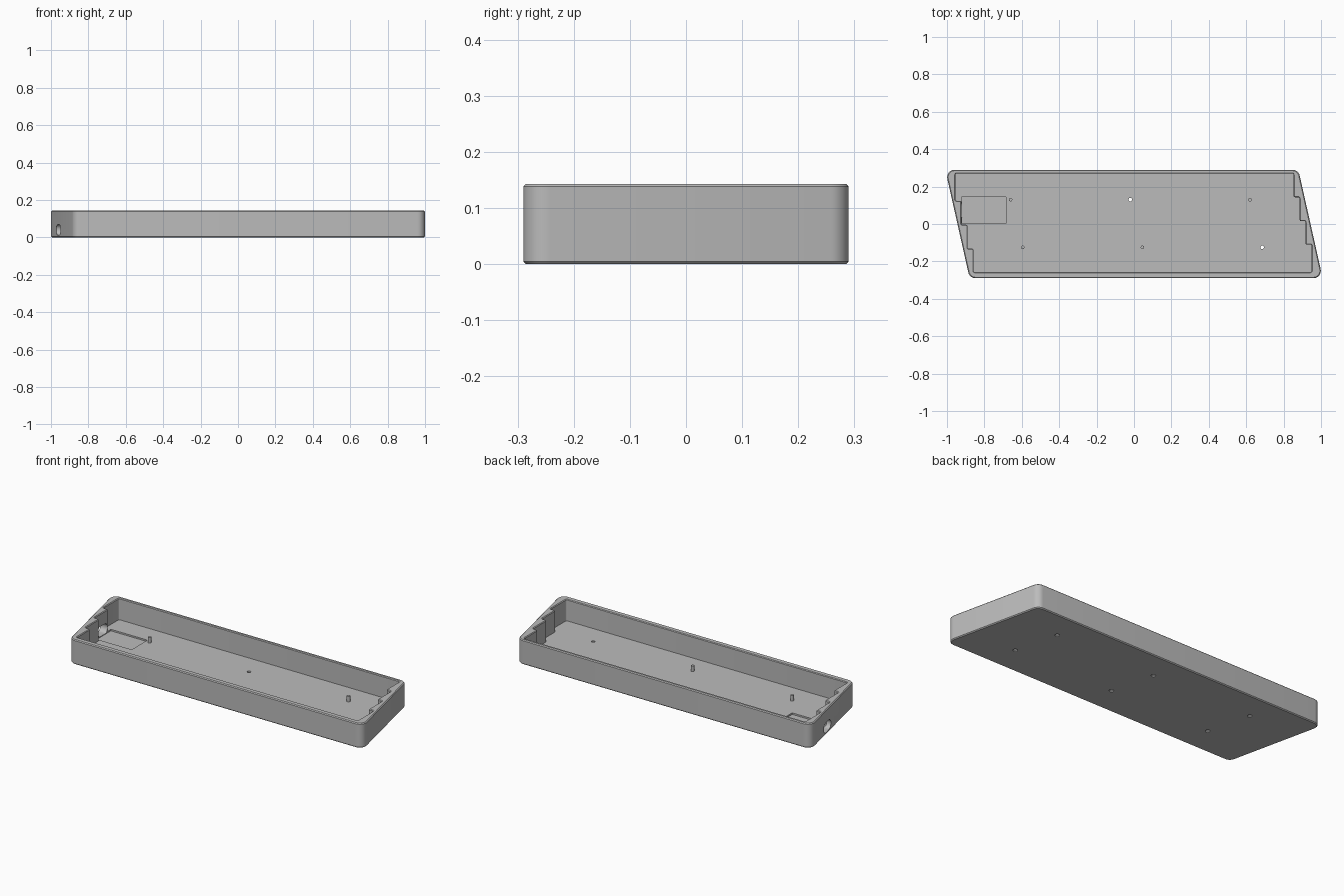
import bpy, bmesh, math
from mathutils import Vector, Matrix

if "Cube" in bpy.data.objects:
    bpy.data.objects.remove(bpy.data.objects["Cube"], do_unlink=True)

HEIGHT = 0.143
FLOOR = 0.018
POCKET = 0.009
CHAMFER = 0.005
RIM = 0.004

grey = bpy.data.materials.new("case_grey")
grey.use_nodes = True
grey.diffuse_color = (0.5, 0.5, 0.5, 1)
grey.node_tree.nodes["Principled BSDF"].inputs["Base Color"].default_value = (0.5, 0.5, 0.5, 1)


def rounded(points, radius, grow=0.0, segments=7):
    """Counter-clockwise outline, grown outward, with every corner filleted."""
    pts = [Vector(p) for p in points]
    loop = []
    for i, p in enumerate(pts):
        a = (p - pts[i - 1]).normalized()
        b = (pts[(i + 1) % len(pts)] - p).normalized()
        na, nb = Vector((a.y, -a.x)), Vector((b.y, -b.x))
        turn = 1 if a.cross(b) > 0 else -1
        mitre = (na + nb) / (1 + na.dot(nb))
        centre = p - mitre * radius * turn
        arc = radius + grow * turn
        start = math.atan2(na.y, na.x)
        sweep = math.atan2(a.cross(b), a.dot(b))
        for k in range(segments + 1):
            t = start + sweep * k / segments
            loop.append(centre + Vector((math.cos(t), math.sin(t))) * arc * turn)
    return loop


def loft(name, layers):
    """Closed solid through a stack of (height, outline) layers."""
    bm = bmesh.new()
    rings = [[bm.verts.new((p.x, p.y, z)) for p in loop] for z, loop in layers]
    for low, high in zip(rings, rings[1:]):
        for i in range(len(low)):
            j = (i + 1) % len(low)
            bm.faces.new((low[i], low[j], high[j], high[i]))
    bm.faces.new(rings[0][::-1])
    bm.faces.new(rings[-1])
    mesh = bpy.data.meshes.new(name)
    bm.to_mesh(mesh)
    bm.free()
    mesh.materials.append(grey)
    obj = bpy.data.objects.new(name, mesh)
    bpy.context.collection.objects.link(obj)
    return obj


def cut(target, cutter):
    cutter.hide_render = True
    bpy.context.view_layer.update()
    mod = target.modifiers.new("cut", 'BOOLEAN')
    mod.operation = 'DIFFERENCE'
    mod.solver = 'EXACT'
    mod.object = cutter
    bpy.context.view_layer.objects.active = target
    bpy.ops.object.modifier_apply(modifier=mod.name)
    bpy.data.objects.remove(cutter, do_unlink=True)


def rectangle(x0, x1, y0, y1):
    return [(x0, y0), (x1, y0), (x1, y1), (x0, y1)]


# Slanted outer shell with chamfered top and bottom edges
shell = [(-0.879, -0.29), (1.009, -0.29), (0.879, 0.29), (-1.009, 0.29)]
case = loft("keyboard_case", [
    (0, rounded(shell, 0.04, -CHAMFER)),
    (CHAMFER, rounded(shell, 0.04)),
    (HEIGHT - CHAMFER, rounded(shell, 0.04)),
    (HEIGHT, rounded(shell, 0.04, -CHAMFER))])

# Cavity with a staggered step for each key row
right_x = [0.95, 0.917, 0.885, 0.853]
left_x = [-0.955, -0.923, -0.89, -0.858]
right_y = [-0.257, -0.11, 0.016, 0.143, 0.27]
left_y = [0.27, 0.124, -0.004, -0.132, -0.257]
cavity = []
for xs, ys in ((right_x, right_y), (left_x, left_y)):
    for i, x in enumerate(xs):
        cavity += [(x, ys[i]), (x, ys[i + 1])]
cut(case, loft("cavity_cutter", [
    (FLOOR, rounded(cavity, 0.008, segments=4)),
    (HEIGHT - RIM, rounded(cavity, 0.008, segments=4)),
    (HEIGHT, rounded(cavity, 0.008, RIM, 4)),
    (HEIGHT + 0.05, rounded(cavity, 0.008, RIM, 4))]))

# Shallow controller pocket in the floor
pocket = rounded(rectangle(-0.92, -0.685, 0.002, 0.146), 0.002, segments=2)
cut(case, loft("pocket_cutter", [(POCKET, pocket), (0.05, pocket)]))

# Rounded cable port through the side wall
port = rounded(rectangle(0.025, 0.12, 0.012, 0.068), 0.027)
port_cutter = loft("port_cutter", [(-1.1, port), (-0.9, port)])
port_cutter.data.transform(Matrix(((0, 0, 1, 0), (1, 0, 0, 0), (0, 1, 0, 0), (0, 0, 0, 1))))
cut(case, port_cutter)

# Two rows of screw holes, slightly wider underneath
for row_x, y in ((-0.66, 0.13), (-0.595, -0.125)):
    for i in range(3):
        x = row_x + 0.64 * i

        def disc(r):
            return rounded(rectangle(x - r, x + r, y - r, y + r), r, segments=5)
        cut(case, loft("screw_cutter", [
            (-0.02, disc(0.0125)), (0.004, disc(0.0125)),
            (0.008, disc(0.0095)), (0.05, disc(0.0095))]))

# Smooth the fillets, keep the edges crisp
bpy.ops.object.select_all(action='DESELECT')
case.select_set(True)
bpy.context.view_layer.objects.active = case
bpy.ops.object.shade_smooth_by_angle(angle=math.radians(30))
